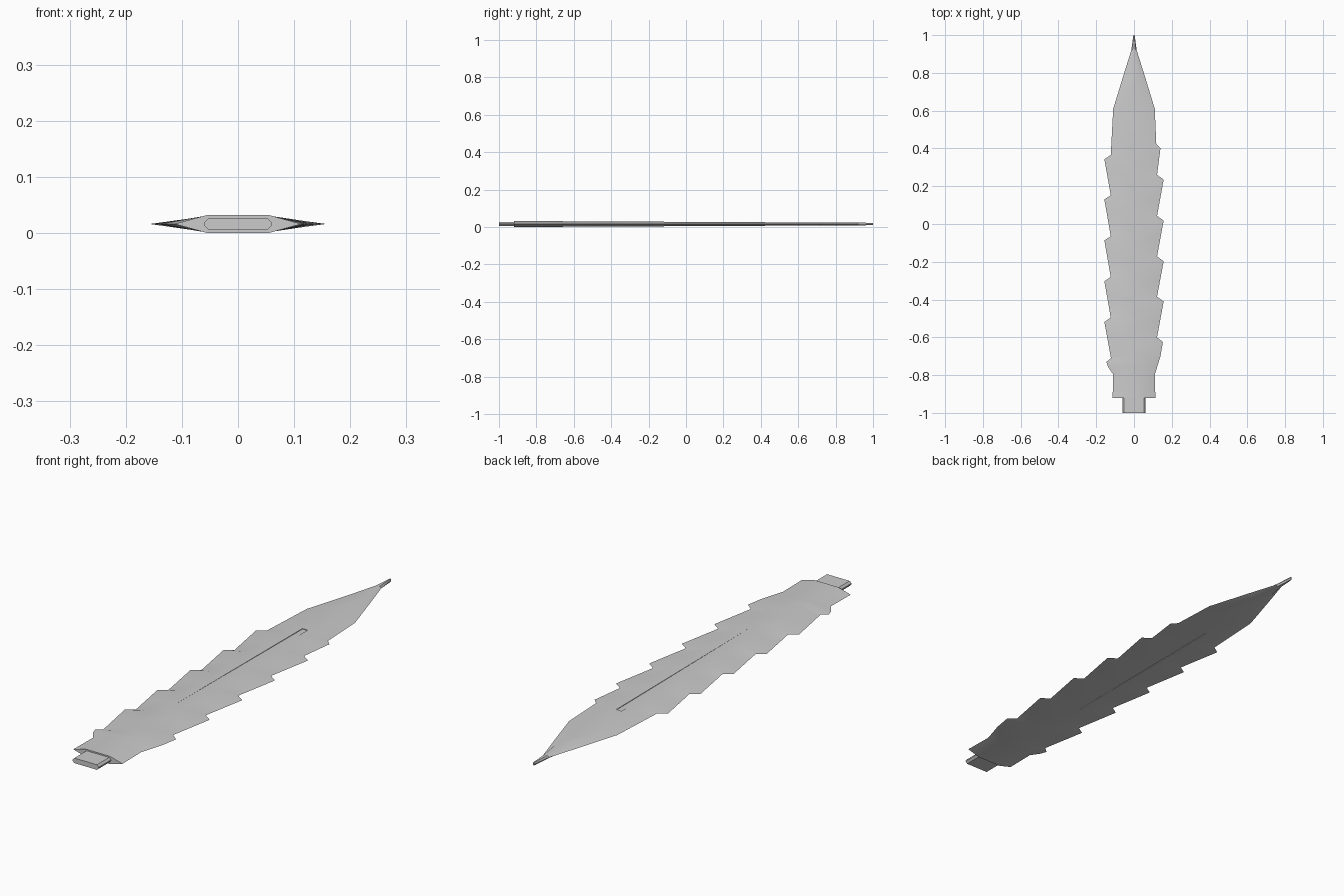
import bpy, bmesh

if "Cube" in bpy.data.objects:
    bpy.data.objects.remove(bpy.data.objects["Cube"])

ZC = 0.016  # height of the blade's middle plane

steel = bpy.data.materials.new("grey steel")
steel.diffuse_color = (0.6, 0.6, 0.6, 1)
steel.use_nodes = True
steel.node_tree.nodes["Principled BSDF"].inputs["Base Color"].default_value = steel.diffuse_color

# half outlines as (y, distance from the centre line); teeth are staggered
BASE = [(-0.92, 0.113), (-0.795, 0.111)]
TIP = [(0.61, 0.110), (0.80, 0.052), (0.92, 0.014), (0.99, 0.005), (1.0, 0.003)]
right = BASE + [(-0.70, 0.14), (-0.625, 0.153), (-0.60, 0.122)]
for y in (-0.41, -0.197, 0.018, 0.235):
    right += [(y, 0.157), (y + 0.025, 0.122)]
right += [(0.40, 0.14), (0.422, 0.118)] + TIP
left = BASE + [(-0.755, 0.138), (-0.73, 0.146), (-0.71, 0.122)]
for y in (-0.518, -0.303, -0.087, 0.13, 0.343):
    left += [(y, 0.157), (y + 0.022, 0.123)]
left += TIP


def width(outline, y):
    for (y0, w0), (y1, w1) in zip(outline, outline[1:]):
        if y <= y1:
            return w0 + (w1 - w0) * max(0, (y - y0) / (y1 - y0))
    return outline[-1][1]


def half_thick(y):
    return 0.016 - 0.0095 * (y + 0.92) / 1.92


def loft(name, rings):
    """Skin a row of equal rings and close both ends."""
    bm = bmesh.new()
    rows = [[bm.verts.new(p) for p in ring] for ring in rings]
    n = len(rows[0])
    for a, b in zip(rows, rows[1:]):
        for i in range(n):
            j = (i + 1) % n
            bm.faces.new((a[i], a[j], b[j], b[i]))
    bm.faces.new(rows[0])
    bm.faces.new(rows[-1])
    bmesh.ops.recalc_face_normals(bm, faces=bm.faces)
    me = bpy.data.meshes.new(name)
    bm.to_mesh(me)
    bm.free()
    ob = bpy.data.objects.new(name, me)
    bpy.context.collection.objects.link(ob)
    me.materials.append(steel)
    return ob


def activate(ob):
    bpy.ops.object.select_all(action='DESELECT')
    ob.select_set(True)
    bpy.context.view_layer.objects.active = ob


# serrated blade: six-sided section with flat faces and sharp edges
rings = []
for y in sorted({p[0] for p in left + right}):
    l, r, h = width(left, y), width(right, y), half_thick(y)
    s = min(0.055, 0.5 * min(l, r))
    rings.append([(-l, y, ZC), (-s, y, ZC + h), (s, y, ZC + h),
                  (r, y, ZC), (s, y, ZC - h), (-s, y, ZC - h)])
blade = loft("blade", rings)

# shallow centre groove on both faces, fading out toward the base
for side in (1, -1):
    ends = []
    for y, depth in ((-0.52, -0.0002), (0.44, 0.0025)):
        floor = ZC + side * (half_thick(y) - depth)
        out = ZC + side * 0.05
        ends.append([(-0.012, y, floor), (0.012, y, floor),
                     (0.012, y, out), (-0.012, y, out)])
    cutter = loft("groove_cutter", ends)
    cutter.hide_render = True
    mod = blade.modifiers.new("groove", 'BOOLEAN')
    mod.operation = 'DIFFERENCE'
    mod.solver = 'EXACT'
    mod.object = cutter
    activate(blade)
    bpy.ops.object.modifier_apply(modifier=mod.name)
    bpy.data.objects.remove(cutter)

# tang: flat bar with cut corners
X, H, C = 0.06, 0.0105, 0.008
section = [(X - C, H), (X, H - C), (X, C - H), (X - C, -H),
           (C - X, -H), (-X, C - H), (-X, H - C), (C - X, H)]
tang = loft("tang", [[(x, y, ZC + z) for x, z in section] for y in (-1.0, -0.91)])

for ob in (blade, tang):
    activate(ob)
    bpy.ops.object.shade_smooth_by_angle(angle=0.5)
